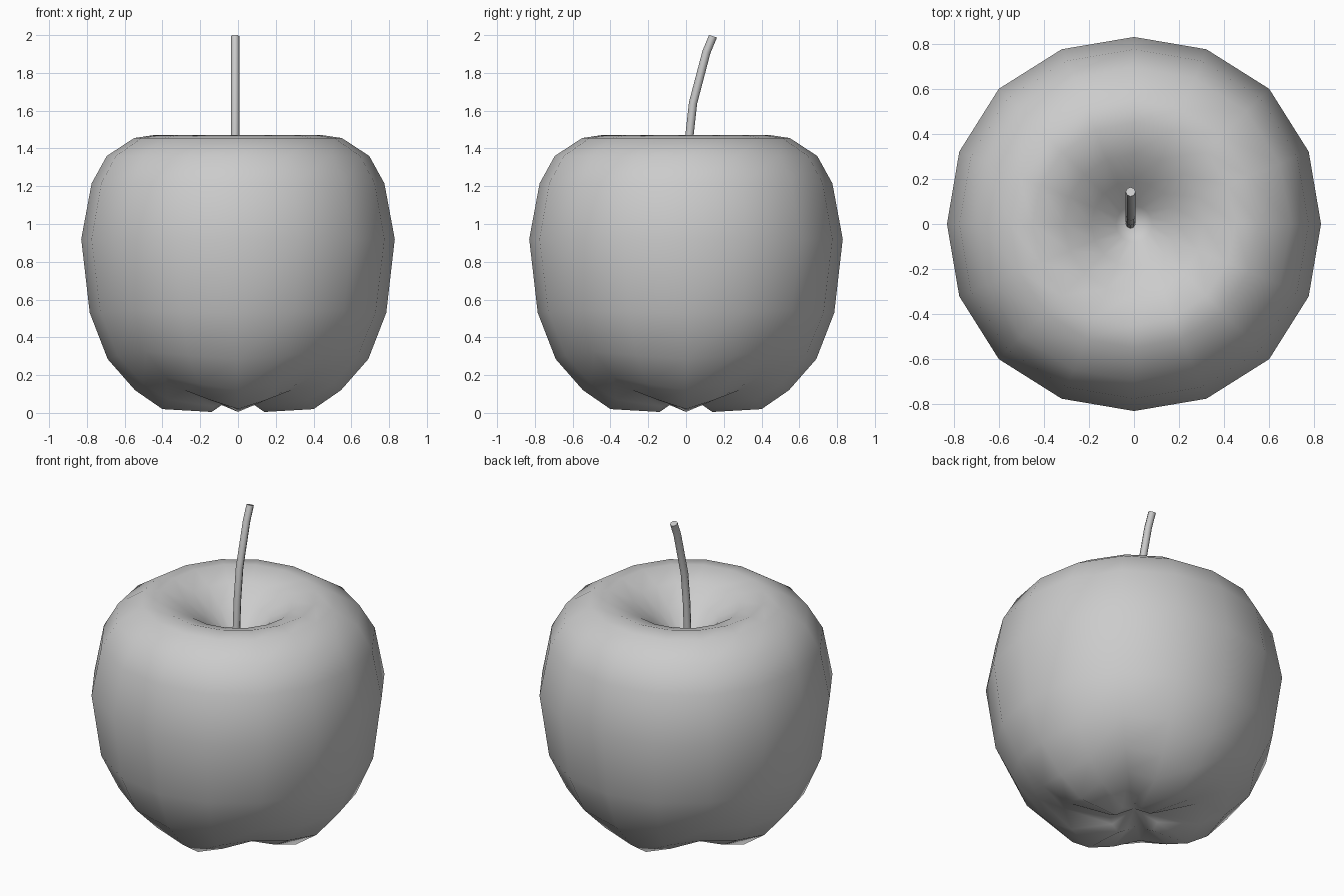
import bpy, bmesh
from math import cos, sin, pi

if "Cube" in bpy.data.objects:
    bpy.data.objects.remove(bpy.data.objects["Cube"])

SEG = 16


def finish(name, bm, angle):
    bmesh.ops.recalc_face_normals(bm, faces=bm.faces)
    me = bpy.data.meshes.new(name)
    bm.to_mesh(me)
    bm.free()
    ob = bpy.data.objects.new(name, me)
    bpy.context.collection.objects.link(ob)
    bpy.ops.object.select_all(action='DESELECT')
    ob.select_set(True)
    bpy.context.view_layer.objects.active = ob
    bpy.ops.object.shade_smooth_by_angle(angle=angle)
    return ob


def bridge(bm, a, b):
    n = len(a)
    for i in range(n):
        j = (i + 1) % n
        bm.faces.new((a[i], a[j], b[j], b[i]))


def cap(bm, ring, tip):
    for i in range(len(ring)):
        bm.faces.new((ring[i], ring[(i + 1) % len(ring)], tip))


# Apple body: radius, height, groove rise and radial swell on the diagonals
profile = [
    (0.14, 0.005, 0.06, 0.0), (0.40, 0.02, 0.10, 0.0),
    (0.545, 0.12, 0.07, 0.0), (0.69, 0.285, 0.04, 0.0),
    (0.785, 0.53, 0.01, 0.01), (0.83, 0.92, 0.0, 0.022),
    (0.775, 1.215, 0.0, 0.022), (0.695, 1.36, 0.0, 0.015),
    (0.55, 1.455, 0.0, 0.01), (0.45, 1.47, 0.0, 0.0),
    (0.31, 1.42, 0.0, 0.0), (0.19, 1.335, 0.0, 0.0),
    (0.08, 1.235, 0.0, 0.0),
]
bm = bmesh.new()
rings = []
for r, z, rise, swell in profile:
    ring = []
    for i in range(SEG):
        t = 2 * pi * i / SEG
        d = (1 - cos(4 * t)) / 2      # 0 on the four lobes, 1 in the grooves
        k = r * (1 + swell * d)
        ring.append(bm.verts.new((k * cos(t), k * sin(t), z + rise * d)))
    rings.append(ring)
for a, b in zip(rings, rings[1:]):
    bridge(bm, a, b)
cap(bm, rings[0], bm.verts.new((0, 0, 0.10)))
cap(bm, rings[-1], bm.verts.new((0, 0, 1.18)))
finish("apple_body", bm, pi)

# Stem: thin bent tube, tilting to the back
path = [(0.0, 1.15, 0.0), (0.016, 1.45, 0.05), (0.037, 1.64, 0.2),
        (0.108, 1.91, 0.3), (0.143, 1.994, 0.35)]
bm = bmesh.new()
rings = []
for y, z, tilt in path:
    rings.append([bm.verts.new((-0.015 + 0.022 * cos(t),
                                y + 0.022 * sin(t) * cos(tilt),
                                z - 0.022 * sin(t) * sin(tilt)))
                  for t in (2 * pi * i / 8 for i in range(8))])
for a, b in zip(rings, rings[1:]):
    bridge(bm, a, b)
bm.faces.new(rings[0])
bm.faces.new(rings[-1])
finish("stem", bm, pi / 3)
